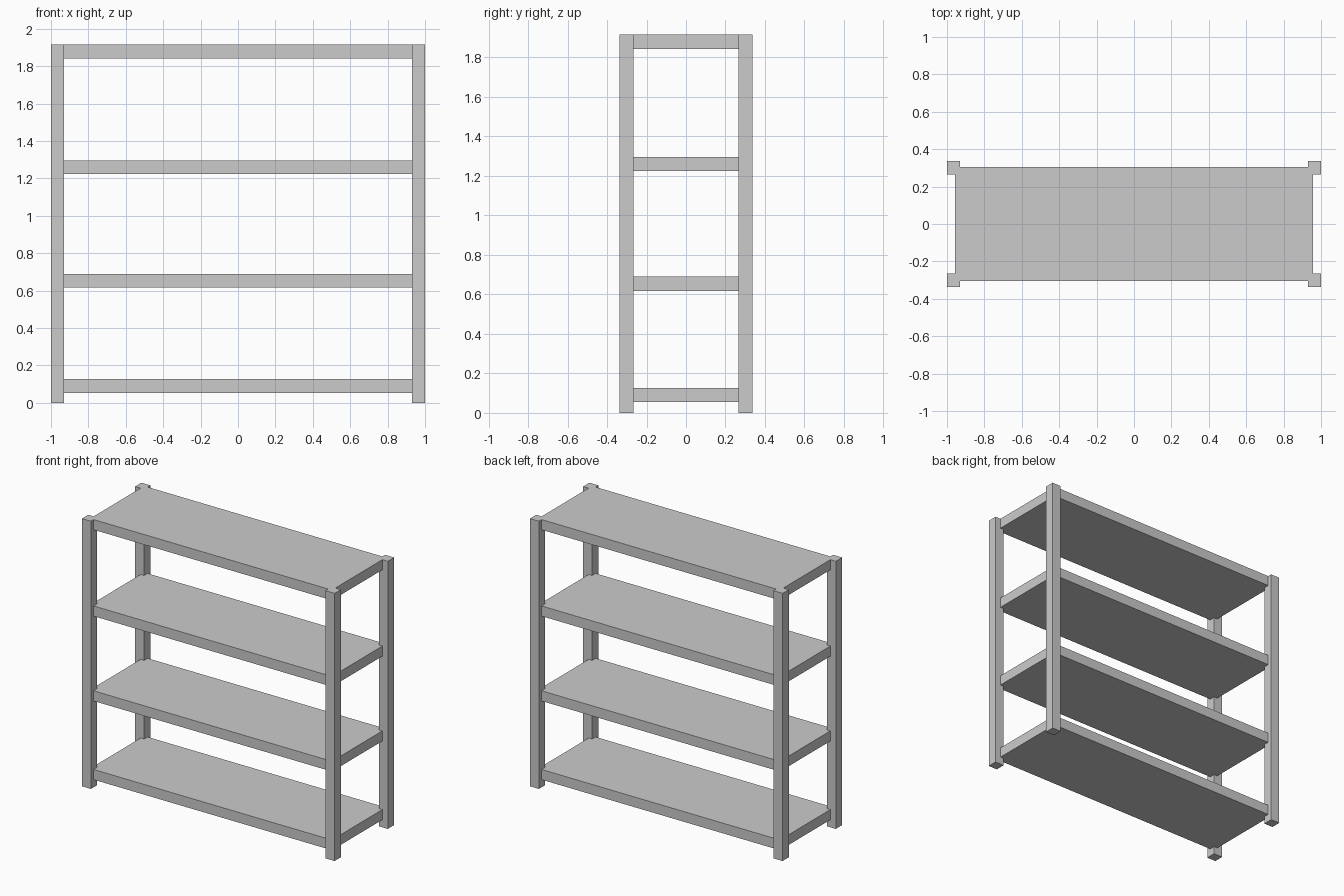
import bpy, bmesh

if "Cube" in bpy.data.objects:
    bpy.data.objects.remove(bpy.data.objects["Cube"])

POST = 0.071            # square post width
HX, HY, H = 1.0, 0.336, 1.915
SX, SY = 0.957, 0.305   # shelf half sizes
SHELF_H = 0.073


def prism(name, outline, z0, z1):
    """Extrude a flat outline from z0 up to z1."""
    bm = bmesh.new()
    face = bm.faces.new([bm.verts.new((x, y, z0)) for x, y in outline])
    top = bmesh.ops.extrude_face_region(bm, geom=[face])["geom"]
    verts = [v for v in top if isinstance(v, bmesh.types.BMVert)]
    bmesh.ops.translate(bm, verts=verts, vec=(0, 0, z1 - z0))
    bmesh.ops.recalc_face_normals(bm, faces=bm.faces)
    mesh = bpy.data.meshes.new(name)
    bm.to_mesh(mesh)
    bm.free()
    obj = bpy.data.objects.new(name, mesh)
    bpy.context.collection.objects.link(obj)
    return obj


# Four corner posts
ix, iy = HX - POST, HY - POST
for sx, side in ((-1, "left"), (1, "right")):
    for sy, end in ((-1, "front"), (1, "back")):
        square = [(sx * x, sy * y) for x, y in ((ix, iy), (HX, iy), (HX, HY), (ix, HY))]
        prism(f"{end}_{side}_post", square, 0, H)

# Four shelves, notched at the corners to fit around the posts
corner = [(SX, iy), (ix, iy), (ix, SY)]
outline = []
for sx, sy in ((1, 1), (-1, 1), (-1, -1), (1, -1)):
    pts = corner if sx * sy > 0 else corner[::-1]
    outline += [(sx * x, sy * y) for x, y in pts]
for i, z in enumerate((0.054, 0.617, 1.224, H - SHELF_H)):
    prism(f"shelf_{i + 1}", outline, z, z + SHELF_H)
